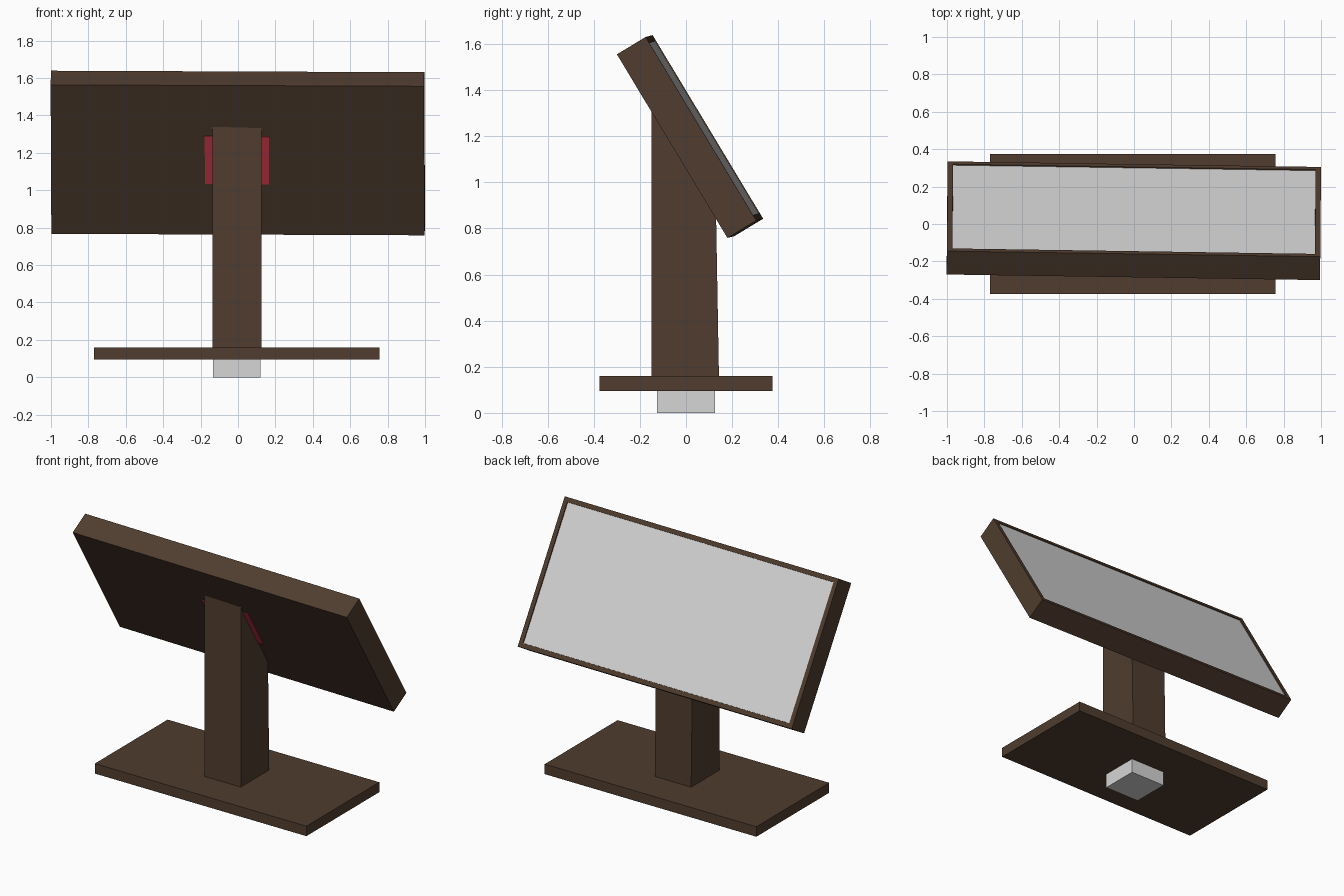
import bpy
import bmesh
from mathutils import Matrix, Vector

if "Cube" in bpy.data.objects:
    bpy.data.objects.remove(bpy.data.objects["Cube"], do_unlink=True)


def material(name, colour):
    mat = bpy.data.materials.new(name)
    mat.use_nodes = True
    mat.diffuse_color = (*colour, 1)
    bsdf = next(n for n in mat.node_tree.nodes if n.type == "BSDF_PRINCIPLED")
    bsdf.inputs["Base Color"].default_value = (*colour, 1)
    return mat


brown = material("dark_brown", (0.08, 0.046, 0.028))
grey = material("light_grey", (0.67, 0.67, 0.67))
red = material("crimson", (0.62, 0.045, 0.07))


def add_object(name, bm, *mats):
    bmesh.ops.recalc_face_normals(bm, faces=bm.faces)
    mesh = bpy.data.meshes.new(name)
    bm.to_mesh(mesh)
    bm.free()
    for mat in mats:
        mesh.materials.append(mat)
    obj = bpy.data.objects.new(name, mesh)
    bpy.context.collection.objects.link(obj)
    return obj


def box(size, centre):
    bm = bmesh.new()
    bmesh.ops.create_cube(bm, size=1, matrix=Matrix.Translation(centre) @ Matrix.Diagonal((*size, 1)))
    return bm


# Base plate and the small foot below it
add_object("base_plate", box((1.525, 0.75, 0.065), (-0.007, 0, 0.128)), brown)
add_object("foot", box((0.255, 0.25, 0.1), (-0.007, 0, 0.05)), grey)

# Post: side profile with a slanted top, extruded across
bm = bmesh.new()
profile = [(-0.15, 0.155), (0.143, 0.155), (0.13, 0.885), (-0.15, 1.338)]
side = bm.faces.new([bm.verts.new((-0.137, y, z)) for y, z in profile])
extruded = bmesh.ops.extrude_face_region(bm, geom=[side])["geom"]
bmesh.ops.translate(bm, vec=(0.262, 0, 0), verts=[v for v in extruded if isinstance(v, bmesh.types.BMVert)])
add_object("post", bm, brown)

# Tilted axes of the panel: across, outward from the screen, up the slope
across = Vector((2, -0.03, -0.008)).normalized()
slope = Vector((0, -0.48, 0.797))
outward = slope.cross(across).normalized()
slope = across.cross(outward)
tilt = Matrix((across, outward, slope)).transposed().to_4x4()
placement = Matrix.Translation((-0.001, 0.0175, 1.199)) @ tilt

# Panel housing with an inset, slightly recessed screen
bm = box((1.996, 0.146, 0.93), (0, 0, 0))
screen = max(bm.faces, key=lambda f: f.calc_center_median().y)
bmesh.ops.inset_region(bm, faces=[screen], thickness=0.04)
bmesh.ops.inset_region(bm, faces=[screen], thickness=0.001, depth=-0.006)
screen.material_index = 1
add_object("display_panel", bm, brown, grey).matrix_world = placement

# Mounting plate on the back of the panel
mount = add_object("mounting_plate", box((0.343, 0.006, 0.297), (-0.004, -0.074, 0)), red)
mount.matrix_world = placement
